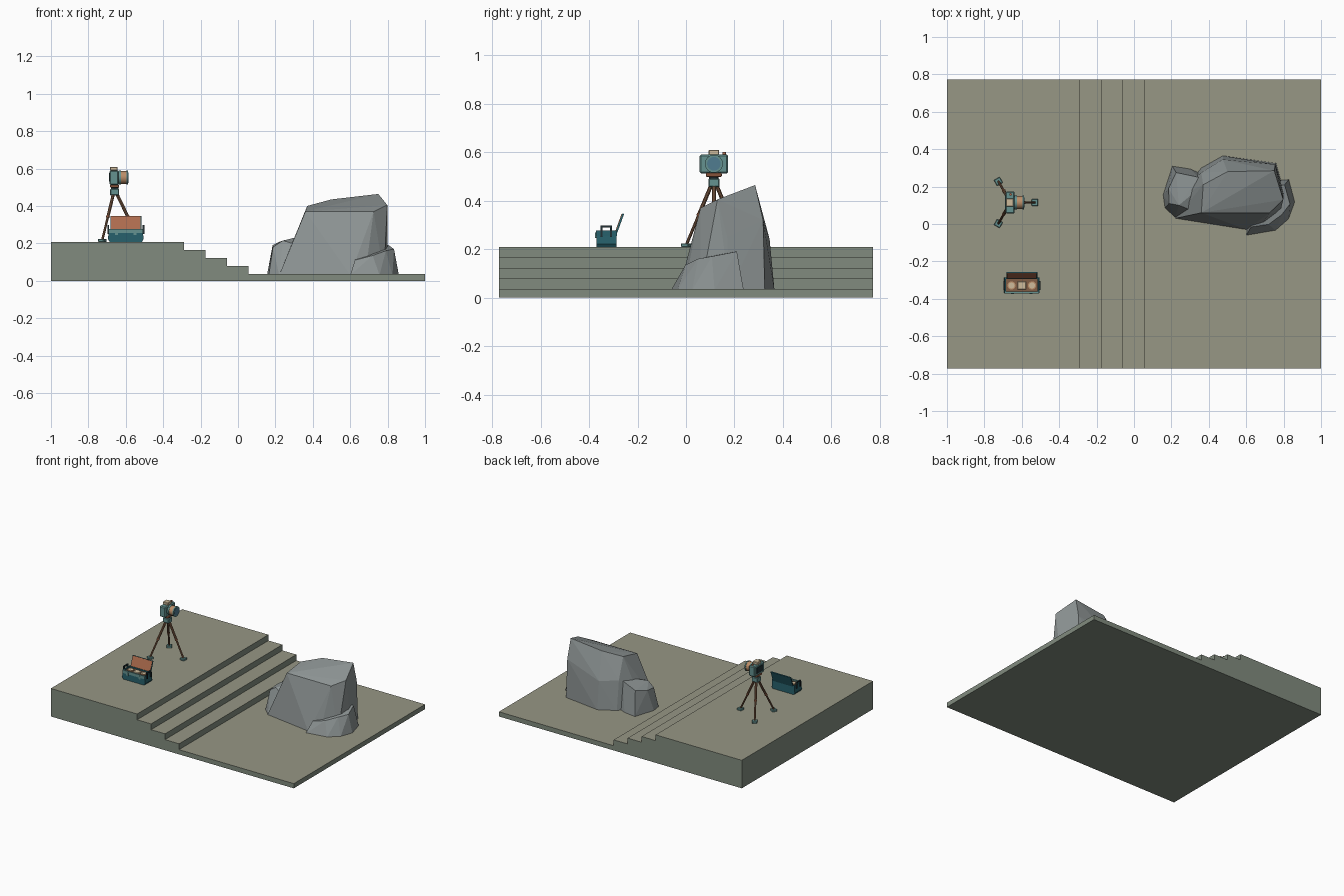
import bpy, bmesh, math
from mathutils import Vector, Matrix

if "Cube" in bpy.data.objects:
    bpy.data.objects.remove(bpy.data.objects["Cube"])


def mat(name, r, g, b):
    m = bpy.data.materials.new(name)
    m.diffuse_color = (r, g, b, 1)
    m.use_nodes = True
    m.node_tree.nodes["Principled BSDF"].inputs["Base Color"].default_value = m.diffuse_color
    return m


GROUND = mat("ground_top", .31, .31, .235)
SIDE = mat("ground_side", .22, .26, .21)
ROCK = mat("rock", .27, .30, .30)
TEAL = mat("teal", .13, .29, .28)
DEEP = mat("deep_teal", .02, .12, .15)
DARK = mat("dark", .015, .03, .035)
WOOD = mat("wood", .22, .11, .06)
RUST = mat("rust", .42, .15, .075)
TAN = mat("tan", .50, .27, .14)
CREAM = mat("cream", .62, .50, .33)
GLASS = mat("glass", .08, .20, .28)


def finish(name, bm, m):
    me = bpy.data.meshes.new(name)
    bmesh.ops.recalc_face_normals(bm, faces=bm.faces)
    bm.to_mesh(me)
    bm.free()
    me.materials.append(m)
    ob = bpy.data.objects.new(name, me)
    bpy.context.collection.objects.link(ob)
    return ob


def box(name, lo, hi, m, bevel=0):
    lo, hi = Vector(lo), Vector(hi)
    bm = bmesh.new()
    bmesh.ops.create_cube(bm, size=1, matrix=Matrix.Translation((lo + hi) / 2)
                          @ Matrix.Diagonal((*(hi - lo), 1)))
    if bevel:
        bmesh.ops.bevel(bm, geom=bm.edges[:], offset=bevel, segments=1, affect='EDGES')
    return finish(name, bm, m)


def rod(name, a, b, r1, r2, m, sides=20):
    a, b = Vector(a), Vector(b)
    d = b - a
    bm = bmesh.new()
    bmesh.ops.create_cone(bm, cap_ends=True, segments=sides, radius1=r1, radius2=r2,
                          depth=d.length, matrix=Matrix.Translation((a + b) / 2)
                          @ d.to_track_quat('Z', 'Y').to_matrix().to_4x4())
    return finish(name, bm, m)


def extrude(name, pts, vec, m):
    bm = bmesh.new()
    f = bm.faces.new([bm.verts.new(p) for p in pts])
    r = bmesh.ops.extrude_face_region(bm, geom=[f])
    bmesh.ops.translate(bm, vec=vec, verts=[v for v in r['geom'] if isinstance(v, bmesh.types.BMVert)])
    return finish(name, bm, m)


def rock(name, foot, upper):
    # faceted boulder: hull of a ground outline and the upper corners
    bm = bmesh.new()
    for p in [(x, y, .03) for x, y in foot] + upper:
        bm.verts.new(p)
    r = bmesh.ops.convex_hull(bm, input=bm.verts[:])
    loose = {e for e in r['geom_interior'] + r['geom_unused'] if isinstance(e, bmesh.types.BMVert)}
    bmesh.ops.delete(bm, geom=list(loose), context='VERTS')
    return finish(name, bm, ROCK)


# stepped ground
prof = [(-1, 0), (1, 0), (1, .035)]
for x, z in [(.055, .035), (-.06, .079), (-.175, .122), (-.29, .165)]:
    prof += [(x, z), (x, z + .0435)]
prof += [(-1, .2085)]
ground = extrude("stepped_ground", [(x, -.772, z) for x, z in prof], (0, 1.544, 0), SIDE)
ground.data.materials.append(GROUND)
for p in ground.data.polygons:
    p.material_index = int(p.normal.z > .5)

# boulders
rock("main_boulder",
     [(.22, .03), (.60, -.03), (.68, -.01), (.78, .06), (.80, .18), (.76, .325),
      (.475, .365), (.36, .30), (.24, .15)],
     [(.36, .06, .37), (.725, .06, .37), (.798, .13, .405), (.75, .285, .464),
      (.50, .28, .435), (.37, .21, .40), (.755, .318, .32), (.475, .345, .24),
      (.36, .275, .25), (.795, .17, .25)])
rock("left_boulder",
     [(.155, .155), (.165, .085), (.22, .035), (.36, .03), (.40, .25), (.30, .295), (.205, .31)],
     [(.187, .11, .18), (.185, .19, .19), (.225, .275, .21), (.345, .25, .24),
      (.36, .20, .242), (.29, .08, .20), (.24, .10, .215)])
rock("right_boulder",
     [(.60, -.062), (.757, -.035), (.826, .025), (.86, .118), (.828, .238), (.72, .23), (.61, .02)],
     [(.625, -.016, .11), (.72, -.002, .135), (.79, .05, .16), (.834, .107, .17),
      (.805, .21, .19), (.74, .20, .19), (.64, .05, .13)])

# tripod
CX, CY, G = -.66, .115, .208
hub = Vector((CX, CY, .465))
for i in range(3):
    a = i * math.tau / 3
    d = Vector((math.cos(a), math.sin(a), 0))
    foot = Vector((CX, CY, G + .012)) + d * .13
    top = hub + d * .012
    mid = top.lerp(foot, .5)
    rod(f"upper_leg_{i}", top, mid, .0085, .0085, WOOD, 8)
    rod(f"lower_leg_{i}", mid, foot, .0065, .0065, WOOD, 8)
    rod(f"leg_collar_{i}", mid.lerp(top, .04), mid.lerp(foot, .04), .0095, .0095, RUST, 8)
    f = box(f"foot_{i}", (-.018, -.018, 0), (.018, .018, .016), TEAL, .003)
    f.location = (foot.x, foot.y, G)
    f.rotation_euler.z = a
box("tripod_hub", (CX - .024, CY - .023, .456), (CX + .024, CY + .023, .492), TEAL, .004)
rod("tripod_neck", (CX, CY, .49), (CX, CY, .504), .02, .02, DARK)
box("mount_plate", (CX - .024, CY - .033, .498), (CX + .024, CY + .033, .513), RUST, .003)

# camera
box("camera_body", (-.687, CY - .059, .512), (-.638, CY + .059, .59), TEAL, .006)
box("rear_screen", (-.690, CY - .035, .53), (-.686, CY + .035, .575), DARK)
box("viewfinder", (-.685, CY - .022, .588), (-.643, CY + .022, .609), CREAM, .003)
rod("shutter_button", (CX, CY + .043, .588), (CX, CY + .043, .600), .007, .007, RUST, 12)
for n, x0, x1, r, m in [("lens_base", -.64, -.626, .037, TEAL), ("lens_barrel", -.628, -.594, .034, TAN),
                        ("lens_rim", -.596, -.587, .037, TEAL), ("lens_glass", -.59, -.5855, .028, GLASS)]:
    rod(n, (x0, CY, .552), (x1, CY, .552), r, r, m, 24)

# open equipment case
KX, Y0, Y1 = -.60, -.37, -.287
sec = [(-.086, G), (.086, G), (.095, G + .014), (.092, .262), (-.092, .262), (-.095, G + .014)]
extrude("case_body", [(KX + x, Y0, z) for x, z in sec], (0, Y1 - Y0, 0), DEEP)
box("case_rim_front", (KX - .092, Y0 - .002, .255), (KX + .092, Y0 + .008, .277), TEAL)
box("case_rim_back", (KX - .092, Y1 - .008, .255), (KX + .092, Y1 + .002, .277), DEEP)
box("padding", (KX - .084, Y0 + .008, .26), (KX + .084, Y1 - .008, .267), WOOD)
KY = (Y0 + Y1) / 2
for s in (-1, 1):
    side = "left" if s < 0 else "right"
    xs = sorted((KX + s * .084, KX + s * .093))
    box(f"case_rim_{side}", (xs[0], Y0, .255), (xs[1], Y1, .277), DEEP)
    rod(f"stored_lens_{side}", (KX + s * .055, KY, .262), (KX + s * .055, KY, .274), .022, .022, TAN)
    rod(f"stored_lens_cap_{side}", (KX + s * .055, KY, .27), (KX + s * .055, KY, .2755), .016, .016, CREAM)
    # end handle: two posts and a bar
    xs = sorted((KX + s * .090, KX + s * .099))
    for t in (-1, 1):
        y = KY + t * .02
        box(f"handle_post_{side}_{t}", (xs[0], y - .004, .25), (xs[1], y + .004, .297), DARK)
    box(f"handle_bar_{side}", (xs[0], KY - .024, .289), (xs[1], KY + .024, .297), DARK)
    box(f"latch_{side}", (KX + s * .05 - .008, Y0 - .005, .245), (KX + s * .05 + .008, Y0, .268), TEAL)
box("stored_block", (KX - .023, KY - .022, .262), (KX + .023, KY + .022, .275), CREAM, .003)

# raised lid with a lining
lid = box("case_lid", (-.083, -.001, 0), (.083, .006, .082), DEEP)
lining = box("lid_lining", (-.08, -.004, .003), (.08, 0, .079), RUST)
for o in (lid, lining):
    o.location = (KX, Y1 - .002, .27)
    o.rotation_euler.x = -math.radians(20)

for o in bpy.data.objects:
    if o.name.startswith(("lens_", "stored_lens", "tripod_neck", "shutter")):
        for p in o.data.polygons:
            p.use_smooth = len(p.vertices) == 4
